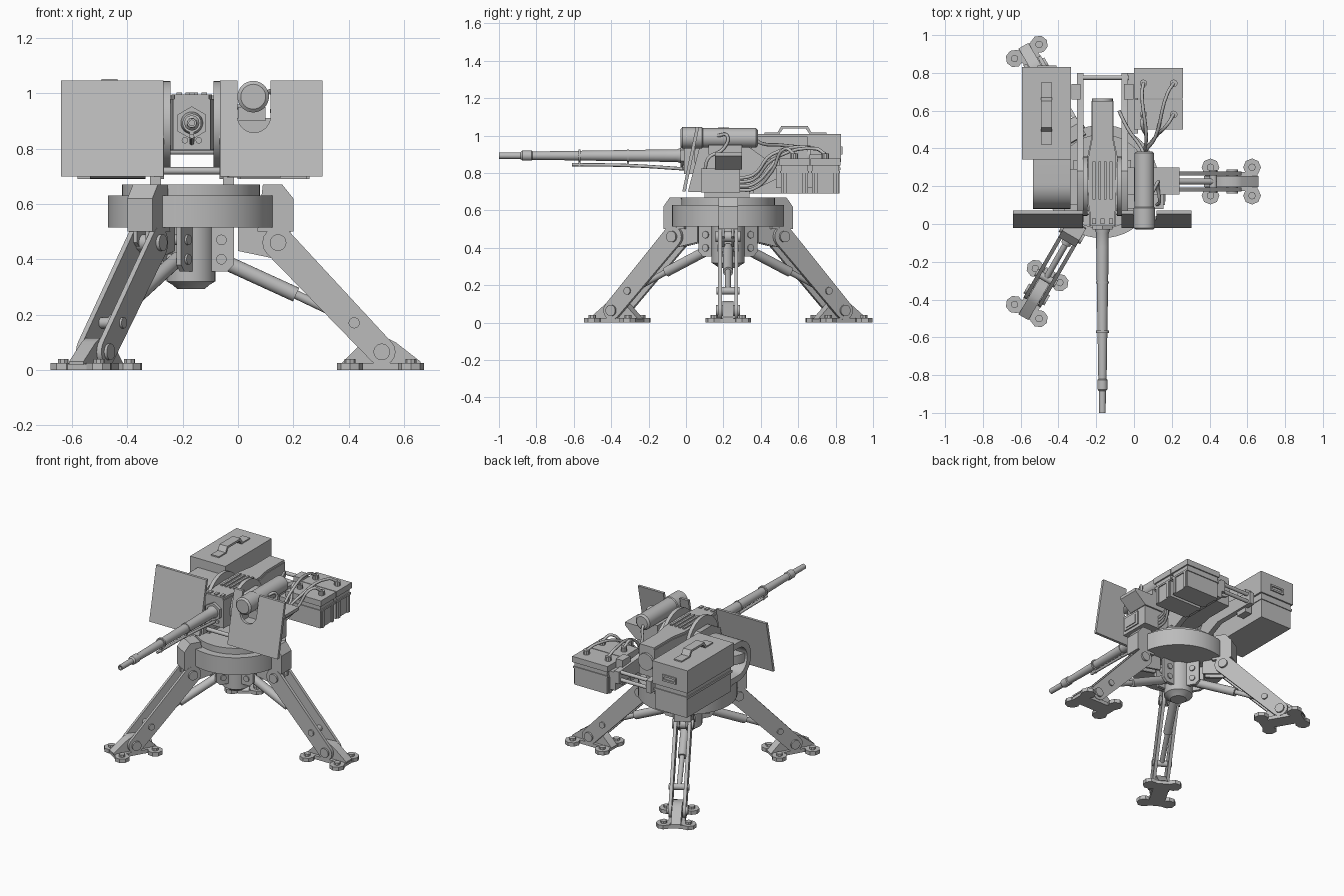
import bpy, bmesh, math
from mathutils import Vector, Matrix

cube = bpy.data.objects.get("Cube")
if cube:
    bpy.data.objects.remove(cube)

steel = bpy.data.materials.new("plain_grey")
steel.use_nodes = True
steel.diffuse_color = (0.5, 0.5, 0.5, 1)
steel.node_tree.nodes["Principled BSDF"].inputs["Base Color"].default_value = (0.5, 0.5, 0.5, 1)
ID = Matrix.Identity(4)


def finish(name, bm, m=ID):
    bmesh.ops.recalc_face_normals(bm, faces=bm.faces)
    bm.transform(m)
    me = bpy.data.meshes.new(name)
    bm.to_mesh(me)
    bm.free()
    me.materials.append(steel)
    ob = bpy.data.objects.new(name, me)
    bpy.context.collection.objects.link(ob)
    bpy.ops.object.select_all(action='DESELECT')
    ob.select_set(True)
    bpy.context.view_layer.objects.active = ob
    bpy.ops.object.shade_smooth_by_angle(angle=math.radians(32))


def prism(name, pts, axis, lo, hi, m=ID):
    """Extrude a flat outline along the x, y or z axis."""
    place = {'x': lambda p, t: (t, *p), 'y': lambda p, t: (p[0], t, p[1]), 'z': lambda p, t: (*p, t)}[axis]
    bm = bmesh.new()
    face = bm.faces.new([bm.verts.new(place(p, lo)) for p in pts])
    out = bmesh.ops.extrude_face_region(bm, geom=[face])["geom"]
    step = Vector(place((0, 0), hi - lo))
    bmesh.ops.translate(bm, vec=step, verts=[v for v in out if isinstance(v, bmesh.types.BMVert)])
    finish(name, bm, m)


def box(name, x, y, z, m=ID):
    prism(name, [(x[0], y[0]), (x[1], y[0]), (x[1], y[1]), (x[0], y[1])], 'z', z[0], z[1], m)


def rod(name, a, b, r, n=20, m=ID):
    a, b = Vector(a), Vector(b)
    bm = bmesh.new()
    bmesh.ops.create_cone(bm, cap_ends=True, segments=n, radius1=r, radius2=r, depth=(b - a).length)
    turn = (b - a).to_track_quat('Z', 'Y').to_matrix().to_4x4()
    finish(name, bm, m @ Matrix.Translation((a + b) / 2) @ turn)


def lathe(name, profile, m, n=32):
    """Stack of (radius, height) rings around z."""
    bm = bmesh.new()
    rings = [[bm.verts.new((r * math.cos(i * math.tau / n), r * math.sin(i * math.tau / n), z))
              for i in range(n)] for r, z in profile]
    for a, b in zip(rings, rings[1:]):
        for i in range(n):
            bm.faces.new((a[i], a[i - 1], b[i - 1], b[i]))
    bm.faces.new(rings[0])
    bm.faces.new(rings[-1])
    finish(name, bm, m)


def cable(name, pts, r=0.009):
    cu = bpy.data.curves.new(name, 'CURVE')
    cu.dimensions, cu.bevel_depth, cu.bevel_resolution, cu.resolution_u = '3D', r, 2, 5
    sp = cu.splines.new('BEZIER')
    sp.bezier_points.add(len(pts) - 1)
    for bp, p in zip(sp.bezier_points, pts):
        bp.co, bp.handle_left_type, bp.handle_right_type = p, 'AUTO', 'AUTO'
    cu.use_fill_caps = True
    cu.materials.append(steel)
    bpy.context.collection.objects.link(bpy.data.objects.new(name, cu))


def arc(cx, cy, r, a0, a1, n):
    return [(cx + r * math.cos(math.radians(a0 + (a1 - a0) * i / n)),
             cy + r * math.sin(math.radians(a0 + (a1 - a0) * i / n))) for i in range(n + 1)]


# Base ring, turntable and hub
base = Matrix.Translation((-0.17, 0.225, 0))
lathe("base_ring", [(0.3, 0.515), (0.3, 0.63), (0.25, 0.63), (0.25, 0.67)], base, 48)
lathe("hub", [(0.05, 0.293), (0.068, 0.308), (0.088, 0.32), (0.088, 0.52)], base)

# Three legs, each built pointing along +x and turned into place
top, foot = Vector((0.315, 0.46)), Vector((0.69, 0.065))
slope = math.degrees(math.atan2(foot.y - top.y, foot.x - top.x))
leg_shape = arc(*foot, 0.05, slope - 90, slope + 90, 8) + arc(*top, 0.057, slope + 90, slope + 270, 8)
for k in range(3):
    m = base @ Matrix.Rotation(math.radians(120 * k), 4, 'Z')
    prism("leg_bracket", [(0.24, 0.5), (0.37, 0.5), (0.37, 0.62), (0.33, 0.67), (0.26, 0.67)], 'y', -0.052, 0.052, m)
    for s in (-1, 1):
        def side(a, b):
            return sorted((s * a, s * b))
        prism("leg_plate", leg_shape, 'y', *side(0.033, 0.053), m)
        prism("bracket_cheek", [(0.17, 0.52), (0.17, 0.43), (0.29, 0.405), (0.36, 0.46), (0.36, 0.52)],
              'y', *side(0.018, 0.032), m)
        prism("hub_lug", [(0.06, 0.52), (0.06, 0.355), (0.13, 0.355), (0.155, 0.38), (0.155, 0.52)],
              'y', *side(0.028, 0.048), m)
        for name, x, z, r, y in (("leg_pivot", *top, 0.03, 0.066), ("foot_pivot", *foot, 0.03, 0.064),
                                 ("strut_bolt", 0.59, 0.17, 0.02, 0.062), ("lug_bolt", 0.11, 0.47, 0.019, 0.056),
                                 ("lug_bolt", 0.11, 0.4, 0.019, 0.056)):
            rod(name, (x, 0, z), (x, s * y, z), r, m=m)
        # Foot pads on cross bars
        for x in (0.575, 0.795):
            rod("foot_pad", (x, s * 0.075, 0), (x, s * 0.075, 0.025), 0.047, n=8, m=m)
            rod("pad_bolt", (x, s * 0.075, 0.02), (x, s * 0.075, 0.04), 0.02, n=8, m=m)
    for x in (0.575, 0.795):
        box("foot_cross_bar", (x - 0.03, x + 0.03), (-0.075, 0.075), (0, 0.022), m)
    box("foot_plate", (0.56, 0.81), (-0.05, 0.05), (0, 0.024), m)
    prism("foot_lug", [(0.54, 0.02), (0.83, 0.02), (0.83, 0.03), (0.74, 0.1), (0.71, 0.115), (0.65, 0.112), (0.62, 0.1)],
          'y', -0.03, 0.03, m)
    rod("strut_sleeve", (0.1, 0, 0.4), (0.38, 0, 0.272), 0.027, m=m)
    rod("strut_rod", (0.37, 0, 0.277), (0.6, 0, 0.168), 0.016, m=m)

# Yoke: cheek discs, side plates and arms
for s in (-1, 1):
    m = Matrix.Translation((-0.167, 0, 0)) @ Matrix.Scale(s, 4, (1, 0, 0))
    rod("cheek_disc", (0.078, 0.2, 0.888), (0.102, 0.2, 0.888), 0.157, n=40, m=m)
    prism("yoke_plate", [(0.01, 0.7), (0.07, 0.93), (0.16, 0.98), (0.28, 0.98), (0.42, 0.88), (0.8, 0.85),
                         (0.8, 0.77), (0.49, 0.77), (0.32, 0.69)], 'x', 0.1, 0.135, m)
    box("yoke_foot", (0.112, 0.152), (0.1, 0.34), (0.66, 0.72), m)
    box("arm_clamp", (0.115, 0.165), (0.66, 0.74), (0.74, 0.9), m)
rod("front_cross_rod", (-0.28, 0.06, 0.72), (-0.06, 0.06, 0.72), 0.013)
for z in (0.79, 0.84):
    rod("rear_cross_rod", (-0.3, 0.775, z), (-0.03, 0.775, z), 0.012)

# Shields leaning back, the one on the model's left notched for the sight
lean = Matrix.Identity(4)
lean[1][2], lean[1][3] = 0.21, -0.02 - 0.21 * 0.7
prism("plain_shield", [(-0.64, 0.7), (-0.27, 0.7), (-0.27, 1.047), (-0.64, 1.047)], 'y', 0, 0.018, lean)
prism("notched_shield", [(-0.065, 0.7), (0.305, 0.7), (0.305, 1.047), (0.118, 1.047)]
      + arc(0.058, 0.918, 0.06, 0, -180, 12) + [(-0.002, 1.047), (-0.065, 1.047)], 'y', 0, 0.018, lean)

# Gun receiver and top cover
GX, GZ = -0.167, 0.893
gun = Matrix.Translation((GX, 0, 0))
half = [(0.068, -0.01), (0.072, 0.06), (0.079, 0.1), (0.079, 0.36), (0.058, 0.46), (0.058, 0.65)]
plan = half + [(-x, y) for x, y in reversed(half)]
prism("receiver", plan, 'z', 0.795, 0.98, gun)
prism("receiver_cover", [(x * 0.92, y) for x, y in plan], 'z', 0.98, 0.995, gun)
rod("receiver_drum", (GX - 0.078, 0.2, GZ), (GX + 0.078, 0.2, GZ), 0.1, n=32)
for x in (-0.045, -0.015, 0.015, 0.045):
    box("cover_rib", (x - 0.007, x + 0.007), (0.13, 0.33), (0.99, 1.003), gun)
rod("receiver_end_cap", (GX, 0.64, GZ), (GX, 0.665, GZ), 0.055)
for x in (-0.045, 0, 0.045):
    box("front_stud", (x - 0.01, x + 0.01), (0.0, 0.03), (0.985, 1.003), gun)

# Barrel with muzzle, collars and cooling line
along = Matrix.Translation((GX, 0, GZ)) @ Matrix.Rotation(math.radians(90), 4, 'X')
lathe("barrel", [(0.04, -0.02), (0.04, 0.03), (0.033, 0.05), (0.033, 0.12), (0.022, 0.82), (0.027, 0.825),
                 (0.027, 0.875), (0.018, 0.885), (0.017, 1.0), (0.01, 1.0), (0.01, 0.97)], along)
rod("barrel_flange", (GX, -0.03, GZ), (GX, 0.02, GZ), 0.06, n=6)
for y in (-0.57, -0.31):
    rod("barrel_clamp", (GX, y - 0.006, GZ), (GX, y + 0.006, GZ), 0.034)
    box("clamp_hanger", (GX - 0.008, GX + 0.008), (y - 0.005, y + 0.005), (0.835, 0.87))
cable("barrel_line", [(GX, -0.61, 0.845), (GX, -0.3, 0.84), (GX, 0.02, 0.82)])
for s in (-1, 1):
    rod("flange_bolt", (GX + s * 0.025, -0.02, 0.83), (GX + s * 0.025, 0.01, 0.83), 0.012, n=8)

# Ammunition box, lid, handles and curved feed chute
box("ammo_box", (-0.58, -0.345), (0.355, 0.82), (0.69, 0.86))
box("ammo_lid", (-0.592, -0.333), (0.342, 0.83), (0.86, 1.01))
box("ammo_box_band", (-0.586, -0.34), (0.349, 0.826), (0.815, 0.83))
prism("lid_handle", [(0.42, 1.01), (0.5, 1.01), (0.52, 1.038), (0.64, 1.038), (0.66, 1.01), (0.75, 1.01), (0.75, 1.018),
                     (0.67, 1.018), (0.65, 1.052), (0.51, 1.052), (0.49, 1.018), (0.42, 1.018)], 'x', -0.493, -0.435)
for z in (0.905, 0.935):
    box("rear_handle_bar", (-0.51, -0.41), (0.825, 0.838), (z - 0.006, z + 0.006))
for x in (-0.505, -0.415):
    box("rear_handle_end", (x - 0.006, x + 0.006), (0.825, 0.838), (0.9, 0.94))
prism("feed_chute", [(0.36, 0.95)] + arc(0.21, 0.82, 0.13, 90, 270, 16) + [(0.36, 0.69), (0.36, 0.73)]
      + arc(0.21, 0.82, 0.09, 270, 90, 16) + [(0.36, 0.91)], 'x', -0.535, -0.335)
prism("feed_elbow", [(-0.26, 0.1)] + arc(-0.33, 0.1, 0.19, 180, 90, 10) + [(-0.26, 0.29)], 'z', 0.78, 0.84)

# Battery pair with lids, corner ribs, terminals and cables
for y0, y1 in ((0.5, 0.66), (0.665, 0.825)):
    box("battery", (0.008, 0.25), (y0 + 0.008, y1 - 0.008), (0.69, 0.85))
    box("battery_lid", (0, 0.26), (y0, y1), (0.84, 0.878))
    for x in (0.005, 0.253):
        for y in (y0 + 0.03, y1 - 0.03):
            box("battery_rib", (x - 0.006, x + 0.006), (y - 0.01, y + 0.01), (0.69, 0.8))
    box("battery_band", (0.002, 0.257), (y0 + 0.002, y1 - 0.002), (0.8, 0.812))
box("battery_bracket", (-0.04, 0.02), (0.48, 0.8), (0.72, 0.84))
for i, (x, y) in enumerate(((0.05, 0.745), (0.21, 0.745), (0.05, 0.58), (0.21, 0.58))):
    rod("terminal", (x, y, 0.87), (x, y, 0.905), 0.02, n=10)
    cable("battery_cable", [(x, y, 0.9), (x * 0.85, y - 0.05, 0.93), (0.05 + x * 0.3, 0.46, 0.9 - 0.03 * i),
                            (0.05, 0.36, 0.79 - 0.025 * i), (0.04, 0.27, 0.77 - 0.02 * i)])

# Sight tube, its mount with a hooded side, and the control box
lathe("sight_tube", [(0.04, -0.385), (0.052, -0.375), (0.052, -0.09), (0.057, -0.085), (0.057, 0.02), (0.045, 0.03)],
      Matrix.Translation((0.055, 0, 0.988)) @ Matrix.Rotation(math.radians(90), 4, 'X'))
box("sight_saddle", (0.0, 0.1), (0.12, 0.3), (0.9, 0.95))
prism("sight_mount", [(-0.04, 0.82), (0.16, 0.82), (0.24, 0.89), (0.24, 0.91), (-0.04, 0.91)], 'y', 0.155, 0.3)
box("control_box", (-0.04, 0.155), (0.08, 0.29), (0.695, 0.825))
box("control_panel", (0.15, 0.163), (0.1, 0.23), (0.715, 0.805))
box("control_screen", (0.16, 0.168), (0.12, 0.21), (0.73, 0.79))
cable("sight_cable", [(0.1, 0.17, 1.0), (0.125, 0.22, 1.0), (0.125, 0.2, 0.93), (0.135, 0.12, 0.88), (0.12, 0.1, 0.81)])
cable("link_cable", [(-0.08, 0.6, 0.94), (-0.03, 0.5, 0.95), (0.04, 0.4, 0.96), (0.05, 0.37, 0.98)])
